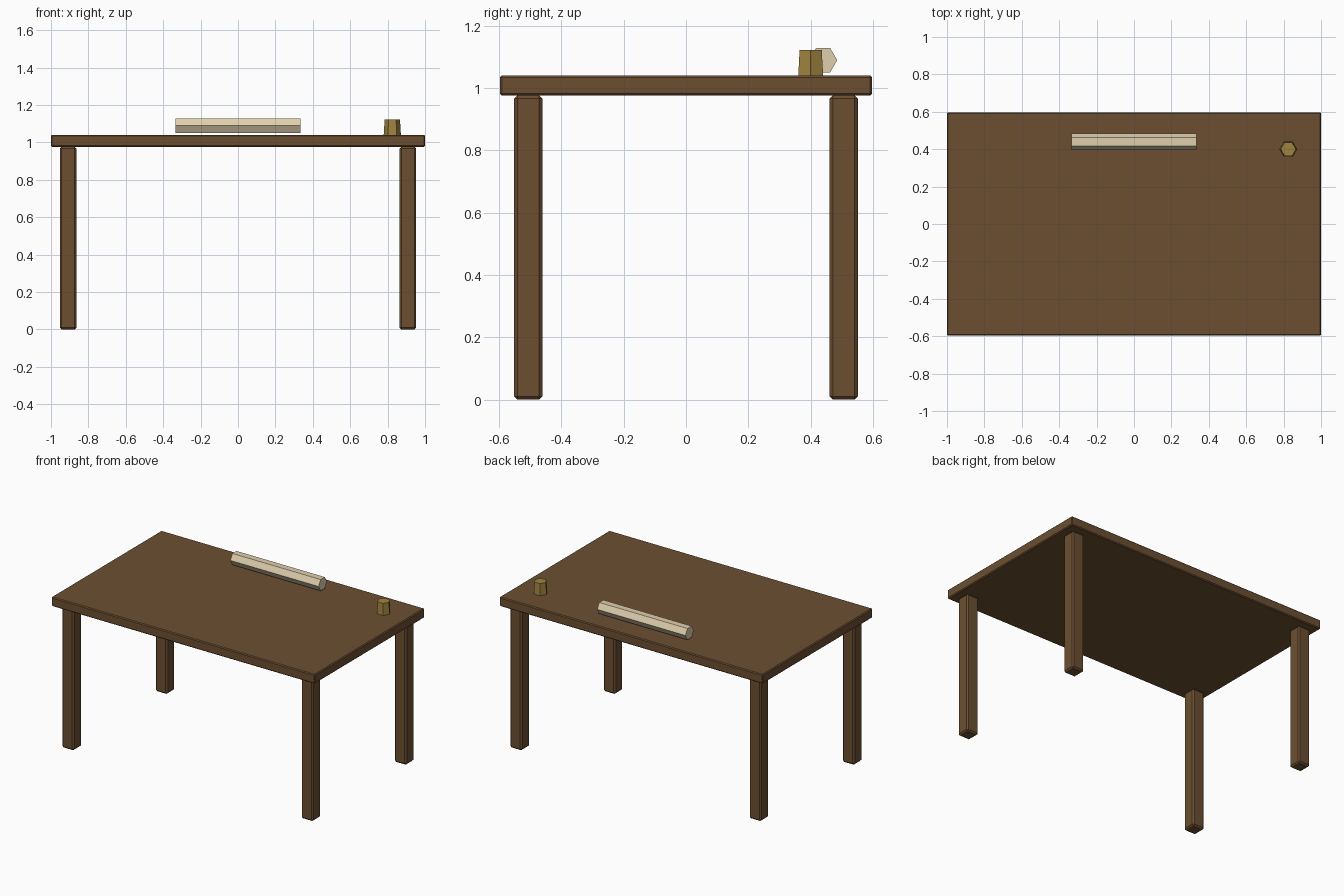
import bpy
import math

cube = bpy.data.objects.get("Cube")
if cube:
    bpy.data.objects.remove(cube, do_unlink=True)


def material(name, rgb):
    mat = bpy.data.materials.new(name)
    mat.use_nodes = True
    mat.diffuse_color = (*rgb, 1)
    mat.node_tree.nodes["Principled BSDF"].inputs["Base Color"].default_value = (*rgb, 1)
    return mat


WOOD = material("brown wood", (0.15, 0.078, 0.031))
PAPER = material("cream paper", (0.74, 0.62, 0.42))
BRASS = material("dull brass", (0.35, 0.23, 0.05))


def finish(name, mat):
    obj = bpy.context.object
    obj.name = name
    obj.data.materials.append(mat)
    return obj


def bevelled_box(name, centre, size, bevel, mat):
    bpy.ops.mesh.primitive_cube_add(size=1, location=centre)
    obj = finish(name, mat)
    obj.scale = size
    bpy.ops.object.transform_apply(location=False, rotation=False, scale=True)
    mod = obj.modifiers.new("Chamfer", "BEVEL")
    mod.width = bevel
    mod.segments = 1
    return obj


# Table top
bevelled_box("table_top", (0, 0, 1.008), (2, 1.194, 0.064), 0.006, WOOD)

# Four chamfered legs
for side, x in (("left", 0.908), ("right", -0.908)):
    for end, y in (("front", -0.506), ("back", 0.506)):
        bevelled_box(f"{end}_{side}_leg", (x, y, 0.488), (0.09, 0.09, 0.976), 0.01, WOOD)

# Six-sided rolled scroll lying along the back, corners pointing front and back
bpy.ops.mesh.primitive_cylinder_add(
    vertices=6, radius=0.045, depth=0.67, location=(0, 0.44, 1.089),
    rotation=(0, math.pi / 2, 0))
finish("scroll", PAPER)

# Six-sided tapered cup, corners pointing left and right
bpy.ops.mesh.primitive_cone_add(
    vertices=6, radius1=0.046, radius2=0.041, depth=0.081,
    location=(0.825, 0.4, 1.0805), rotation=(0, 0, math.pi / 2))
finish("cup", BRASS)
